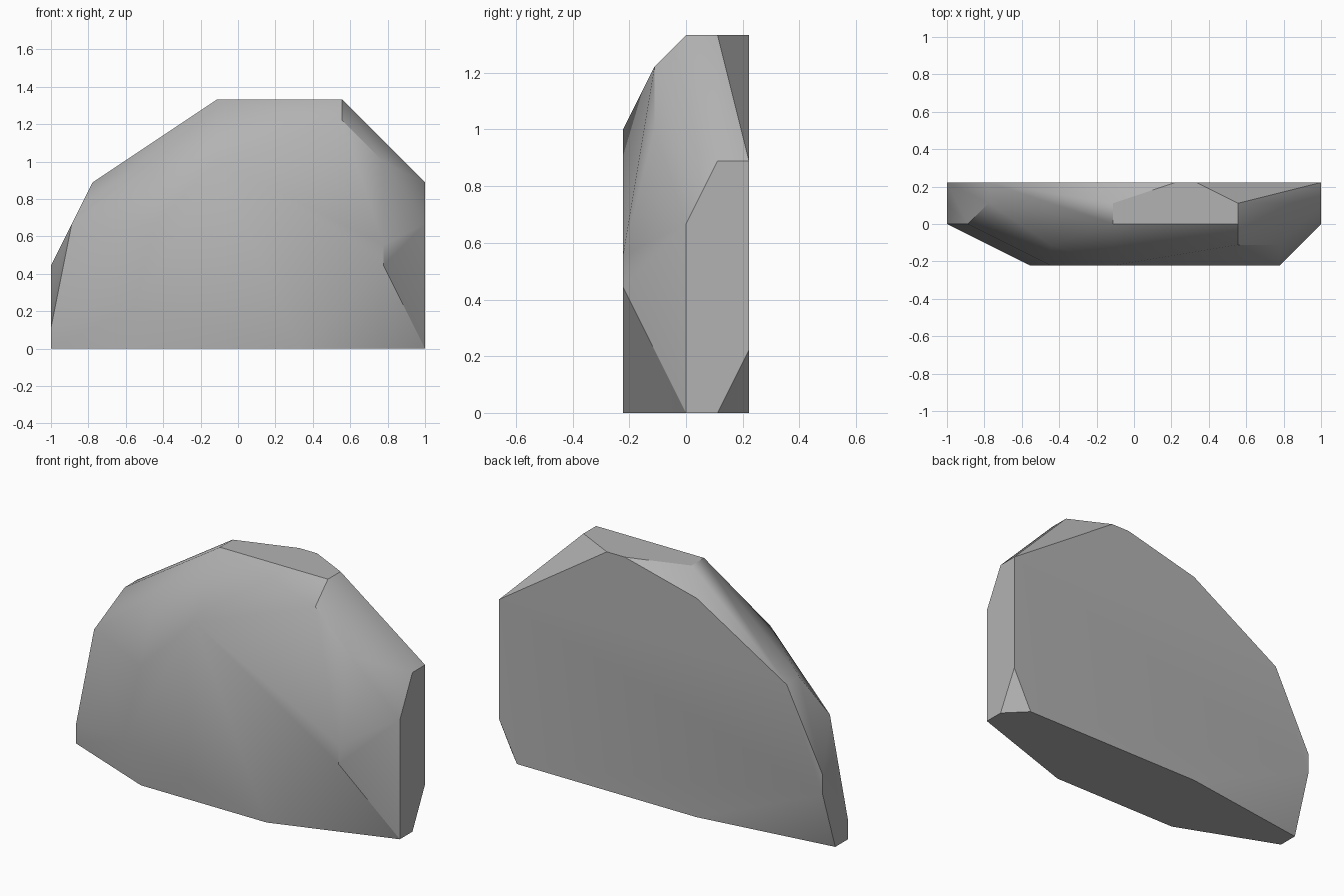
import bpy, bmesh, math

# Remove the default object
cube = bpy.data.objects.get("Cube")
if cube:
    bpy.data.objects.remove(cube, do_unlink=True)

UNIT = 1 / 9  # the boulder's corners sit on a regular lattice

# Corner points of the chipped slab, grouped by the facet they outline
top_facet = [(x, y, 12) for x, y in [(-1, 0), (5, 0), (5, 1), (3, 2), (2, 2), (-1, 1)]]
front_facet = [(x, -2, z) for x, z in
               [(3, 0), (7, 4), (7, 5), (-1, 9), (-4, 6), (-5, 2), (-4, 0)]]
right_facet = [(9, y, z) for y, z in [(0, 0), (0, 6), (1, 8), (2, 8), (2, 2), (1, 0)]]
left_facet = [(-9, y, z) for y, z in [(0, 0), (0, 1), (1, 3), (2, 4), (2, 3), (1, 0)]]
back_rim = [(x, 2, z) for x, z in [(8, 0), (-2, 0), (-7, 8), (-2, 11)]]
shoulder_chips = [(5, -1, 11), (7, -1, 9), (-4, -1, 9), (-7, 1, 8), (-8, 0, 6)]


def stone_material(name, value):
    mat = bpy.data.materials.new(name)
    colour = (value, value, value, 1)
    mat.diffuse_color = colour
    mat.use_nodes = True
    shader = next(n for n in mat.node_tree.nodes if n.type == 'BSDF_PRINCIPLED')
    shader.inputs["Base Color"].default_value = colour
    shader.inputs["Roughness"].default_value = 0.9
    return mat


def convex_stone(name, corners, material):
    """Wrap the corners in a convex shell and merge its coplanar triangles."""
    bm = bmesh.new()
    for corner in corners:
        bm.verts.new([c * UNIT for c in corner])
    hull = bmesh.ops.convex_hull(bm, input=bm.verts[:])
    loose = list({v for v in hull["geom_interior"] + hull["geom_unused"]
                  if isinstance(v, bmesh.types.BMVert)})
    if loose:
        bmesh.ops.delete(bm, geom=loose, context='VERTS')
    bmesh.ops.dissolve_limit(bm, angle_limit=math.radians(1),
                             verts=bm.verts[:], edges=bm.edges[:])
    bmesh.ops.recalc_face_normals(bm, faces=bm.faces[:])
    mesh = bpy.data.meshes.new(name)
    bm.to_mesh(mesh)
    bm.free()
    mesh.materials.append(material)
    obj = bpy.data.objects.new(name, mesh)
    bpy.context.collection.objects.link(obj)
    return obj


# Boulder: soft shading over gentle chips, crisp edges on steep ones
boulder = convex_stone(
    "boulder",
    top_facet + front_facet + right_facet + left_facet + back_rim + shoulder_chips,
    stone_material("stone grey", 0.45))

bpy.ops.object.select_all(action='DESELECT')
boulder.select_set(True)
bpy.context.view_layer.objects.active = boulder
bpy.ops.object.shade_smooth_by_angle(angle=math.radians(30))
